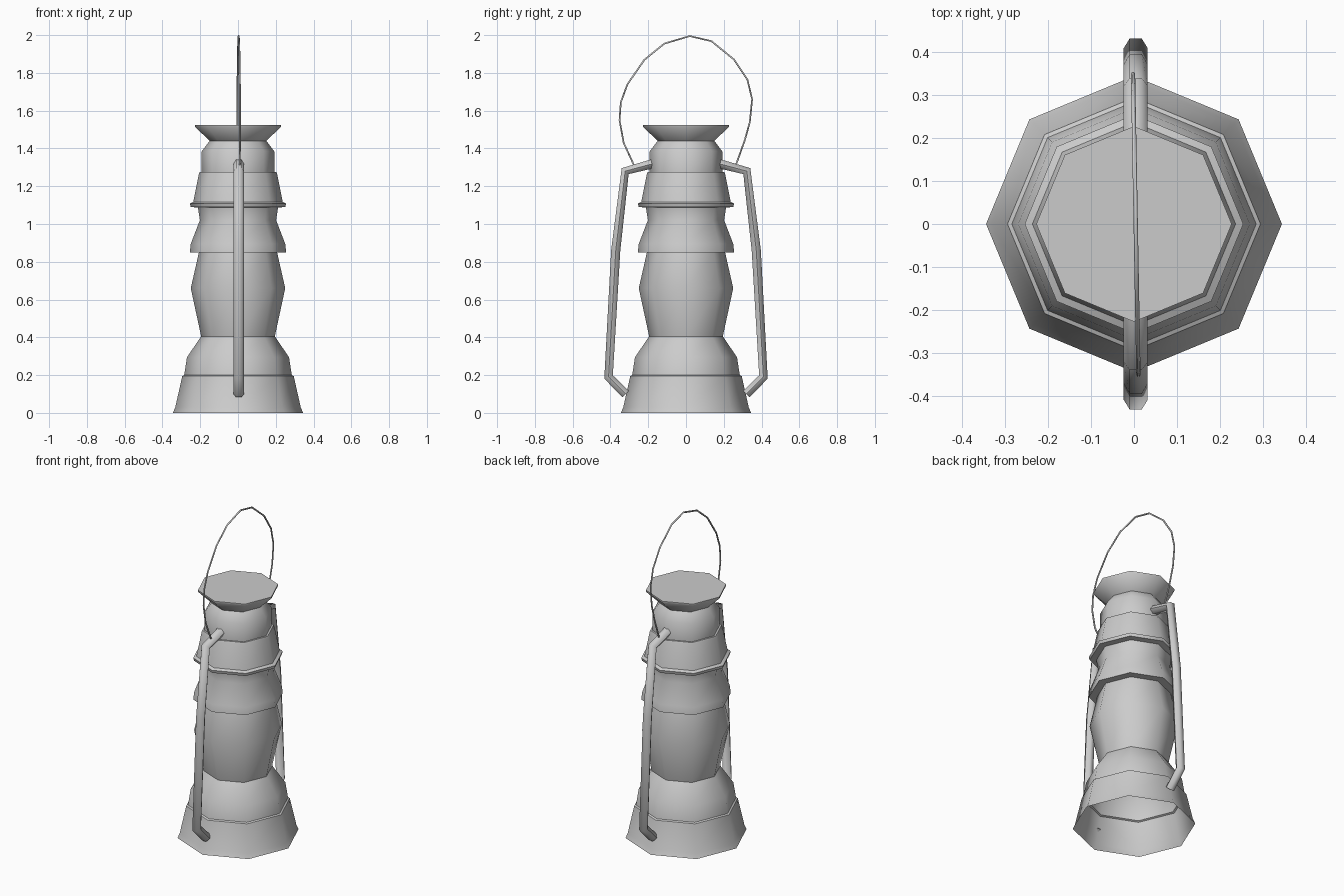
import bpy, bmesh, math

if "Cube" in bpy.data.objects:
    bpy.data.objects.remove(bpy.data.objects["Cube"])

SIDES = 8


def finish(obj, angle):
    bpy.ops.object.select_all(action='DESELECT')
    obj.select_set(True)
    bpy.context.view_layer.objects.active = obj
    bpy.ops.object.shade_smooth_by_angle(angle=math.radians(angle))


def lathe(name, profile, cap=False):
    """Eight-sided turned shell from (radius, height) points, bottom to top."""
    bm = bmesh.new()
    rings = []
    for r, z in profile:
        rings.append([bm.verts.new((r * math.cos(2 * math.pi * i / SIDES),
                                    r * math.sin(2 * math.pi * i / SIDES), z))
                      for i in range(SIDES)])
    for lo, hi in zip(rings, rings[1:]):
        for i in range(SIDES):
            j = (i + 1) % SIDES
            bm.faces.new((lo[i], lo[j], hi[j], hi[i]))
    if cap:
        bm.faces.new(rings[-1])
    me = bpy.data.meshes.new(name)
    bm.to_mesh(me)
    bm.free()
    obj = bpy.data.objects.new(name, me)
    bpy.context.collection.objects.link(obj)
    finish(obj, 46)
    return obj


def tube(name, points, radius, res):
    """Round bar swept along a path, turned into a mesh."""
    cu = bpy.data.curves.new(name + "_path", 'CURVE')
    cu.dimensions = '3D'
    cu.bevel_depth = radius
    cu.bevel_resolution = res
    cu.use_fill_caps = True
    sp = cu.splines.new('POLY')
    sp.points.add(len(points) - 1)
    for p, co in zip(sp.points, points):
        p.co = (*co, 1)
    tmp = bpy.data.objects.new(name + "_path", cu)
    bpy.context.collection.objects.link(tmp)
    dg = bpy.context.evaluated_depsgraph_get()
    me = bpy.data.meshes.new_from_object(tmp.evaluated_get(dg))
    bpy.data.objects.remove(tmp)
    obj = bpy.data.objects.new(name, me)
    bpy.context.collection.objects.link(obj)
    finish(obj, 62)
    return obj


# fuel tank, open underneath
lathe("fuel_tank", [(.345, 0), (.332, .03), (.295, .195), (.285, .2),
                    (.27, .295), (.195, .405)])
# glass globe
lathe("globe", [(.195, .405), (.25, .66), (.207, .85)])
# collar above the globe
lathe("collar", [(.207, .85), (.255, .85), (.25, .895), (.202, 1.02),
                 (.212, 1.087)])
# hood with a projecting rim
lathe("hood", [(.212, 1.087), (.25, 1.09), (.255, 1.108), (.237, 1.117),
               (.207, 1.265), (.203, 1.275), (.192, 1.275)])
# chimney with a flared flat cap
lathe("chimney", [(.192, 1.275), (.192, 1.385), (.15, 1.44), (.228, 1.515),
                  (.228, 1.525)], cap=True)

# side air tubes, one in front and one behind
side = [(.18, 1.318), (.322, 1.28), (.372, .86), (.41, .19), (.32, .1)]
for label, s in (("front", -1), ("back", 1)):
    tube(label + "_air_tube", [(.004, s * y, z) for y, z in side], .028, 1)

# wire carrying handle
wire = [(-.275, 1.31), (-.33, 1.43), (-.352, 1.55), (-.345, 1.645), (-.31, 1.74),
        (-.22, 1.87), (-.115, 1.955), (.02, 1.995), (.135, 1.968), (.255, 1.87),
        (.325, 1.765), (.35, 1.66), (.338, 1.54), (.31, 1.44), (.265, 1.315)]
tube("carry_handle", [(.004 - .018 * y, y, z) for y, z in wire], .005, 1)
